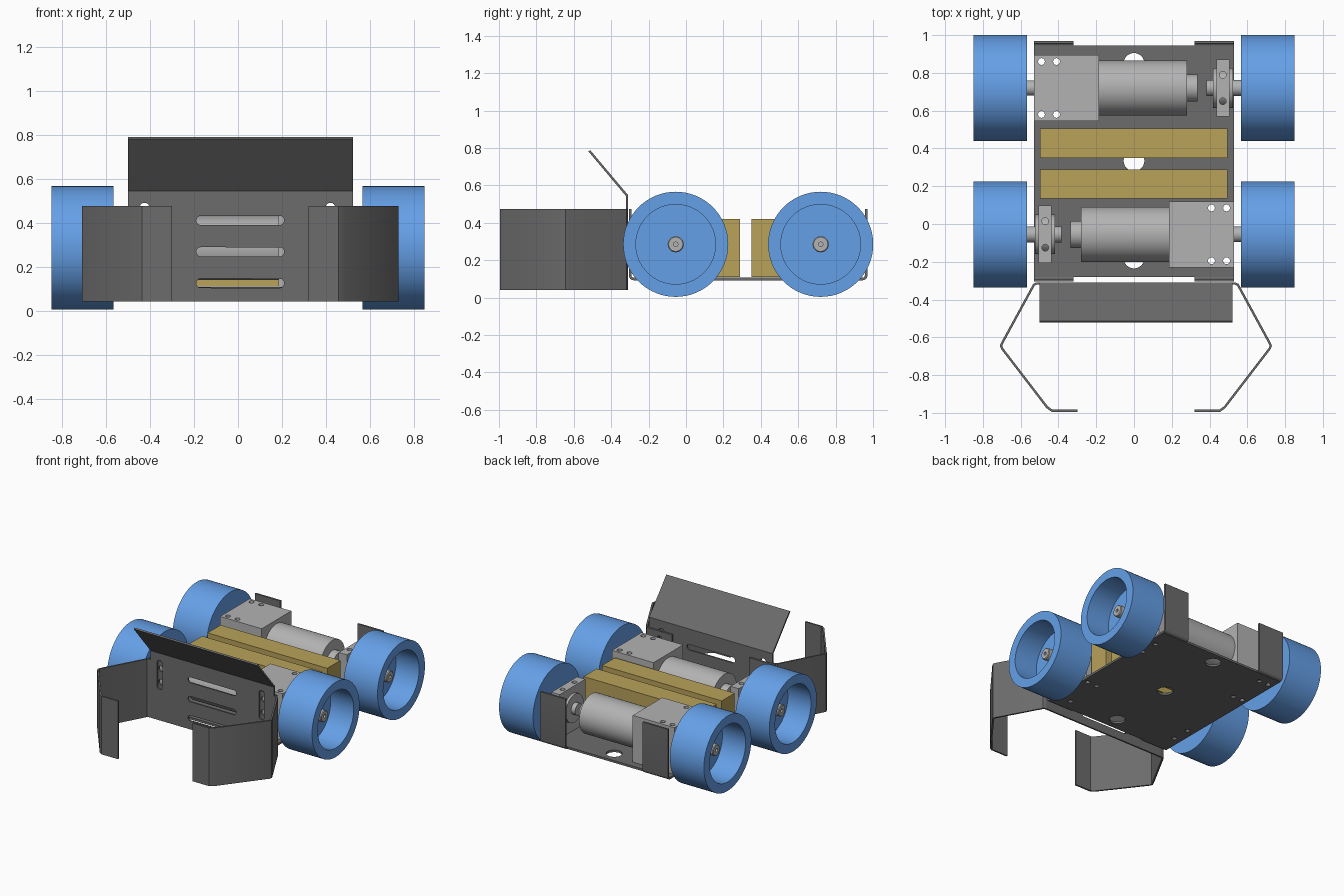
import bpy, bmesh
from math import pi, cos, sin, radians
from mathutils import Matrix, Vector

if "Cube" in bpy.data.objects:
    bpy.data.objects.remove(bpy.data.objects["Cube"])


def material(name, rgb):
    m = bpy.data.materials.new(name)
    m.diffuse_color = (*rgb, 1)
    m.use_nodes = True
    m.node_tree.nodes["Principled BSDF"].inputs["Base Color"].default_value = m.diffuse_color
    return m


BLUE = material("wheel_blue", (0.13, 0.35, 0.80))
GOLD = material("battery_gold", (0.48, 0.36, 0.10))
DARK = material("sheet_grey", (0.15, 0.15, 0.15))
LIGHT = material("metal_grey", (0.45, 0.45, 0.45))

# Maps local (u, v, depth) to world for extrusion along each axis
AXES = {
    "z": Matrix.Identity(4),
    "y": Matrix(((1, 0, 0, 0), (0, 0, 1, 0), (0, 1, 0, 0), (0, 0, 0, 1))),
    "x": Matrix(((0, 0, 1, 0), (1, 0, 0, 0), (0, 1, 0, 0), (0, 0, 0, 1))),
}


def finish(name, bm, mat):
    bmesh.ops.remove_doubles(bm, verts=bm.verts, dist=1e-5)
    bmesh.ops.recalc_face_normals(bm, faces=bm.faces)
    me = bpy.data.meshes.new(name)
    bm.to_mesh(me)
    bm.free()
    me.shade_smooth()
    me.set_sharp_from_angle(angle=radians(30))
    ob = bpy.data.objects.new(name, me)
    me.materials.append(mat)
    bpy.context.collection.objects.link(ob)
    return ob


def prism(name, loops, a, b, axis="z", mat=DARK):
    """Extrude an outline (first loop) with holes (other loops) from a to b."""
    cu = bpy.data.curves.new(name, "CURVE")
    cu.dimensions, cu.fill_mode = "2D", "BOTH"
    cu.extrude = (b - a) / 2
    for pts in loops:
        s = cu.splines.new("POLY")
        s.points.add(len(pts) - 1)
        for p, (u, v) in zip(s.points, pts):
            p.co = (u, v, 0, 1)
        s.use_cyclic_u = True
    tmp = bpy.data.objects.new("tmp", cu)
    bpy.context.collection.objects.link(tmp)
    dg = bpy.context.evaluated_depsgraph_get()
    me = bpy.data.meshes.new_from_object(tmp.evaluated_get(dg))
    bm = bmesh.new()
    bm.from_mesh(me)
    bpy.data.objects.remove(tmp)
    bpy.data.curves.remove(cu)
    bpy.data.meshes.remove(me)
    bm.transform(AXES[axis] @ Matrix.Translation((0, 0, (a + b) / 2)))
    return finish(name, bm, mat)


def rect(u0, u1, v0, v1):
    return [(u0, v0), (u1, v0), (u1, v1), (u0, v1)]


def circle(u, v, r, n=20):
    return [(u + r * cos(2 * pi * i / n), v + r * sin(2 * pi * i / n)) for i in range(n)]


def slot(u0, u1, v0, v1):
    """Rounded slot, along whichever direction is longer."""
    r = min(u1 - u0, v1 - v0) / 2
    du, dv = (u1 - u0) / 2 - r, (v1 - v0) / 2 - r
    c = circle((u0 + u1) / 2, (v0 + v1) / 2, r, 24)
    if du > dv:
        return [(u + (du if i < 6 or i >= 18 else -du), v) for i, (u, v) in enumerate(c)]
    return [(u, v + (dv if i < 12 else -dv)) for i, (u, v) in enumerate(c)]


def strip(pts, t):
    """Thicken an open path into a sheet-metal outline with mitred bends."""
    p = [Vector(q) for q in pts]
    left, right = [], []
    for i, q in enumerate(p):
        d0 = (q - p[max(i - 1, 0)]).normalized()
        d1 = (p[min(i + 1, len(p) - 1)] - q).normalized()
        n0, n1 = Vector((-d0.y, d0.x)), Vector((-d1.y, d1.x))
        m = (n0 + n1).normalized()
        k = t / 2 / max(m.dot(n0), m.dot(n1), 0.4)
        left.append(tuple(q + m * k))
        right.append(tuple(q - m * k))
    return left + right[::-1]


def lathe(name, profile, x, y, z=0.285, flip=1, mat=LIGHT, n=64):
    """Spin an (along x, radius) profile around an axle line."""
    bm = bmesh.new()
    vs = [bm.verts.new((flip * a, 0, r)) for a, r in profile]
    es = [bm.edges.new(e) for e in zip(vs, vs[1:])]
    bmesh.ops.spin(bm, geom=vs + es, cent=(0, 0, 0), axis=(1, 0, 0), angle=2 * pi, steps=n)
    bmesh.ops.translate(bm, verts=bm.verts, vec=(x, y, z))
    return finish(name, bm, mat)


def rod(name, x0, x1, y, r, mat=LIGHT):
    return lathe(name, [(0, 0), (0, r), (x1 - x0, r), (x1 - x0, 0)], x0, y, mat=mat, n=48)


REAR, FRONT = 0.72, -0.055

# Wheels with recessed outer side and a bored hub
for y, end in ((REAR, "rear"), (FRONT, "front")):
    for s, side in ((1, "right"), (-1, "left")):
        lathe(f"{end}_{side}_wheel", [(0, 0), (0, .281), (.282, .281), (.282, .213), (.09, .213), (.09, 0)],
              s * .567, y, flip=s, mat=BLUE)
        lathe(f"{end}_{side}_hub", [(.08, .043), (.185, .043), (.19, .038), (.19, .012), (.15, .012), (.15, 0)],
              s * .567, y, flip=s, n=32)

# Drive units: the front one is the rear one turned half round
screws = []
for y, s, end in ((REAR, 1, "rear"), (FRONT, -1, "front")):
    def span(a, b):
        return tuple(sorted((s * a, s * b)))
    gear_holes = [circle(s * x, y + d, .018) for x in (-.49, -.41) for d in (.14, -.14)]
    bearing_holes = [circle(s * .47, y + d, .018) for d in (.07, -.07)]
    screws += gear_holes + bearing_holes
    prism(f"{end}_gearbox", [rect(*span(-.53, -.185), y - .175, y + .175)] + gear_holes, .11, .46, mat=LIGHT)
    rod(f"{end}_motor", *span(-.185, .28), y, .146)
    rod(f"{end}_motor_boss", *span(.28, .335), y, .072)
    rod(f"{end}_drive_axle", *span(-.58, -.52), y, .041)
    prism(f"{end}_bearing_block", [rect(*span(.437, .505), y - .152, y + .152)] + bearing_holes,
          .11, .44, mat=LIGHT)
    rod(f"{end}_bearing_ring", *span(.418, .525), y, .105)
    rod(f"{end}_idle_axle", *span(.385, .58), y, .043)

# Battery bars
for i, (y0, y1) in enumerate(((.35, .505), (.135, .288))):
    prism(f"battery_{i + 1}", [rect(-.498, .495, y0, y1)], .11, .42, mat=GOLD)

# Base plate with access and screw holes
prism("base_plate", [rect(-.53, .53, -.28, .945)] + [circle(0, y, .055, 32) for y in (-.18, .335, .85)]
      + screws, .092, .108)

# Bent-up corner tabs
for s, side in ((1, "right"), (-1, "left")):
    x0, x1 = sorted((s * .32, s * .53))
    for edge, d, end in ((.945, 1, "rear"), (-.28, -1, "front")):
        bend = [(edge + d * .018 * sin(a), .118 - .018 * cos(a)) for a in (0, .4, .8, 1.2, pi / 2)]
        if end == "rear":
            prism(f"{end}_{side}_tab", [strip(bend + [(edge + .018, .475)], .014)], x0, x1, "x")
        else:
            prism(f"{end}_{side}_tab_bend", [strip(bend, .014)], x0, x1, "x")
            prism(f"{end}_{side}_tab", [rect(x0, x1, .118, .475)]
                  + [circle(s * .425, z, .02) for z in (.32, .42)], -.305, -.291, "y")

# Front bumper plate with slots
prism("bumper_plate", [[(-.52, .04), (.53, .04), (.53, .475), (.522, .475), (.522, .54),
                        (-.5, .54), (-.5, .475), (-.52, .475)]]
      + [slot(-.19, .21, z - .021, z + .021) for z in (.41, .267, .124)]
      + [slot(x - .022, x + .022, .27, .49) for x in (-.425, .42)], -.321, -.309, "y")

# Tilted top flap
prism("bumper_flap", [strip([(-.315, .535), (-.315, .545), (-.517, .785)], .012)], -.5, .522, "x")

# Folded side claws
claw = [(.50, -.315), (.525, -.315), (.54, -.322), (.708, -.63), (.714, -.645), (.708, -.66),
        (.47, -.97), (.445, -.988), (.31, -.988)]
for s, side in ((1, "right"), (-1, "left")):
    prism(f"{side}_claw", [strip([(.01 + s * x, y) for x, y in claw], .012)], .04, .475)
